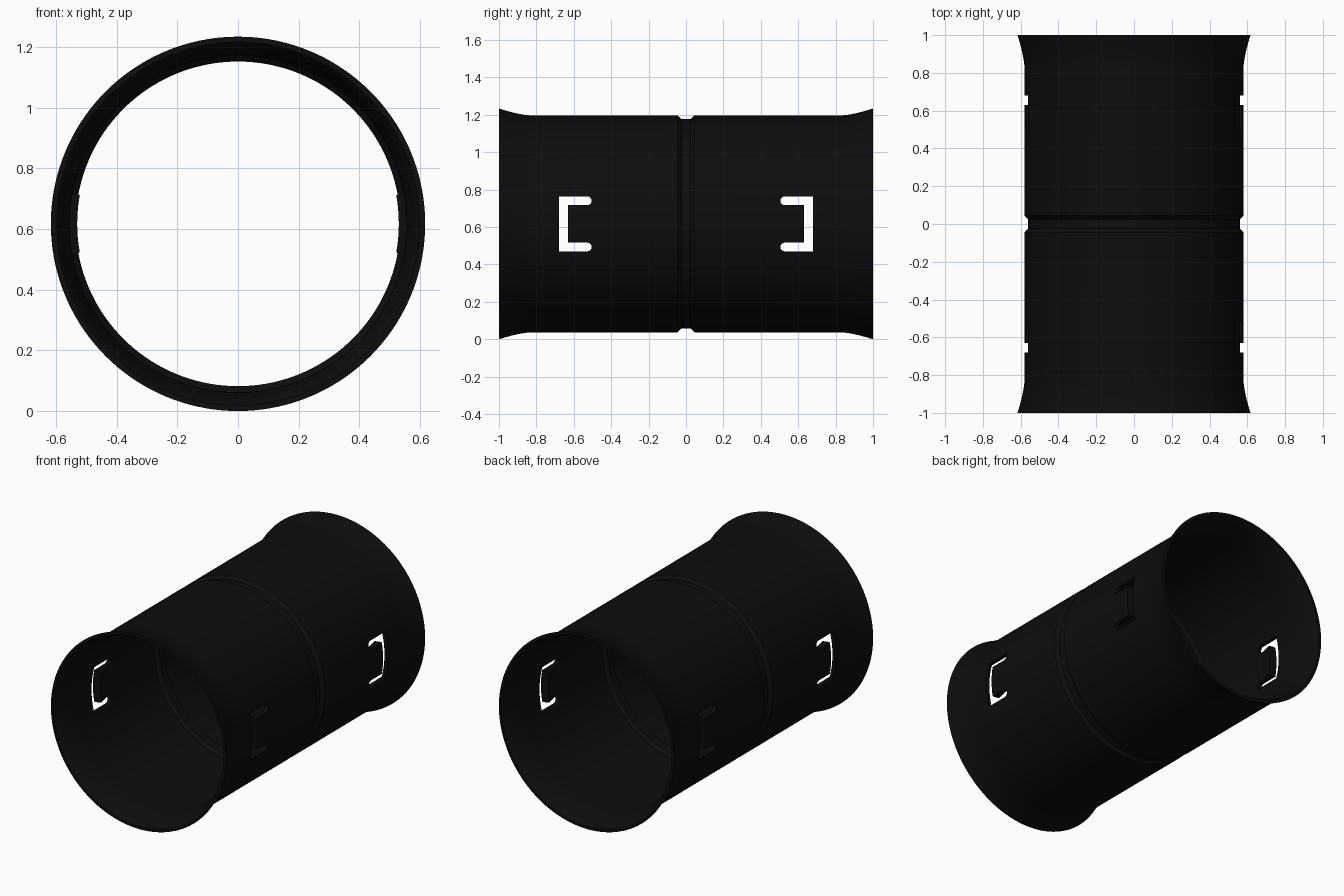
import bpy, bmesh, math

cube = bpy.data.objects.get("Cube")
if cube:
    bpy.data.objects.remove(cube, do_unlink=True)

CENTRE = 0.617
black = bpy.data.materials.new("matte black plastic")
black.use_nodes = True
colour = (0.004, 0.004, 0.004, 1)
black.diffuse_color = colour
bsdf = black.node_tree.nodes["Principled BSDF"]
bsdf.inputs["Base Color"].default_value = colour
bsdf.inputs["Roughness"].default_value = 0.6


def make_object(name, bm):
    bmesh.ops.recalc_face_normals(bm, faces=bm.faces)
    mesh = bpy.data.meshes.new(name)
    bm.to_mesh(mesh)
    bm.free()
    mesh.materials.append(black)
    obj = bpy.data.objects.new(name, mesh)
    bpy.context.collection.objects.link(obj)
    return obj


def revolve(name, profile, start=0.0, sweep=math.tau, steps=144):
    """Sweep a closed (y, radius) section around the lengthwise axis."""
    full = sweep >= math.tau
    bm = bmesh.new()
    rings = []
    for i in range(steps if full else steps + 1):
        a = start + sweep * i / steps
        rings.append([bm.verts.new((r * math.cos(a), y, CENTRE + r * math.sin(a)))
                      for y, r in profile])
    n = len(profile)
    for i in range(steps):
        near, far = rings[i], rings[(i + 1) % len(rings)]
        for j in range(n):
            k = (j + 1) % n
            bm.faces.new((near[j], near[k], far[k], far[j]))
    if not full:
        bm.faces.new(rings[0])
        bm.faces.new(rings[-1])
    return make_object(name, bm)


def smooth(obj):
    bpy.ops.object.select_all(action="DESELECT")
    obj.select_set(True)
    bpy.context.view_layer.objects.active = obj
    bpy.ops.object.shade_smooth_by_angle(angle=math.radians(25))


# Tube wall: flared mouths, straight body, central groove with bead inside
WALL = 0.025
flare = [(0.83 + 0.17 * t / 8, 0.58 + 0.037 * (t / 8) ** 1.5) for t in range(9)]
half = [(0.025, 0.56), (0.045, 0.58)] + flare
outer = [(-y, r) for y, r in reversed(half)] + half
inner = [(y, r - (0.018 if abs(y) > 0.99 else WALL)) for y, r in reversed(outer)]
tube = revolve("tube", outer + inner)


# Bracket-shaped slots, cut through both side walls
def slot_cutter(side):
    z_out, z_in, round_r = 0.147, 0.1, 0.0235
    outline = [(0.63, z_in)]
    for i in range(9):
        a = math.pi * (0.5 + i / 8)
        outline.append((0.528 + round_r * math.cos(a), z_in + round_r - round_r * math.sin(a)))
    outline += [(0.68, z_out)]
    outline += [(y, -z) for y, z in reversed(outline)]
    bm = bmesh.new()
    face = bm.faces.new([bm.verts.new((-1, side * y, CENTRE + z)) for y, z in outline])
    ext = bmesh.ops.extrude_face_region(bm, geom=[face])
    moved = [v for v in ext["geom"] if isinstance(v, bmesh.types.BMVert)]
    bmesh.ops.translate(bm, verts=moved, vec=(2, 0, 0))
    cutter = make_object("slot_cutter", bm)
    cutter.hide_render = True
    return cutter


bpy.context.view_layer.objects.active = tube
for side in (-1, 1):
    cutter = slot_cutter(side)
    cut = tube.modifiers.new("slot", "BOOLEAN")
    cut.operation = "DIFFERENCE"
    cut.solver = "EXACT"
    cut.object = cutter
    bpy.ops.object.modifier_apply(modifier=cut.name)
    bpy.data.objects.remove(cutter, do_unlink=True)
smooth(tube)

# Wedge-shaped catches on the inner face of each tongue
for x_name, middle in (("left", 0.0), ("right", math.pi)):
    for y_name, side in (("front", -1), ("back", 1)):
        wedge = [(side * 0.53, 0.557), (side * 0.63, 0.557), (side * 0.63, 0.53)]
        smooth(revolve(f"{y_name}_{x_name}_catch", wedge, middle - 0.18, 0.36, 10))
